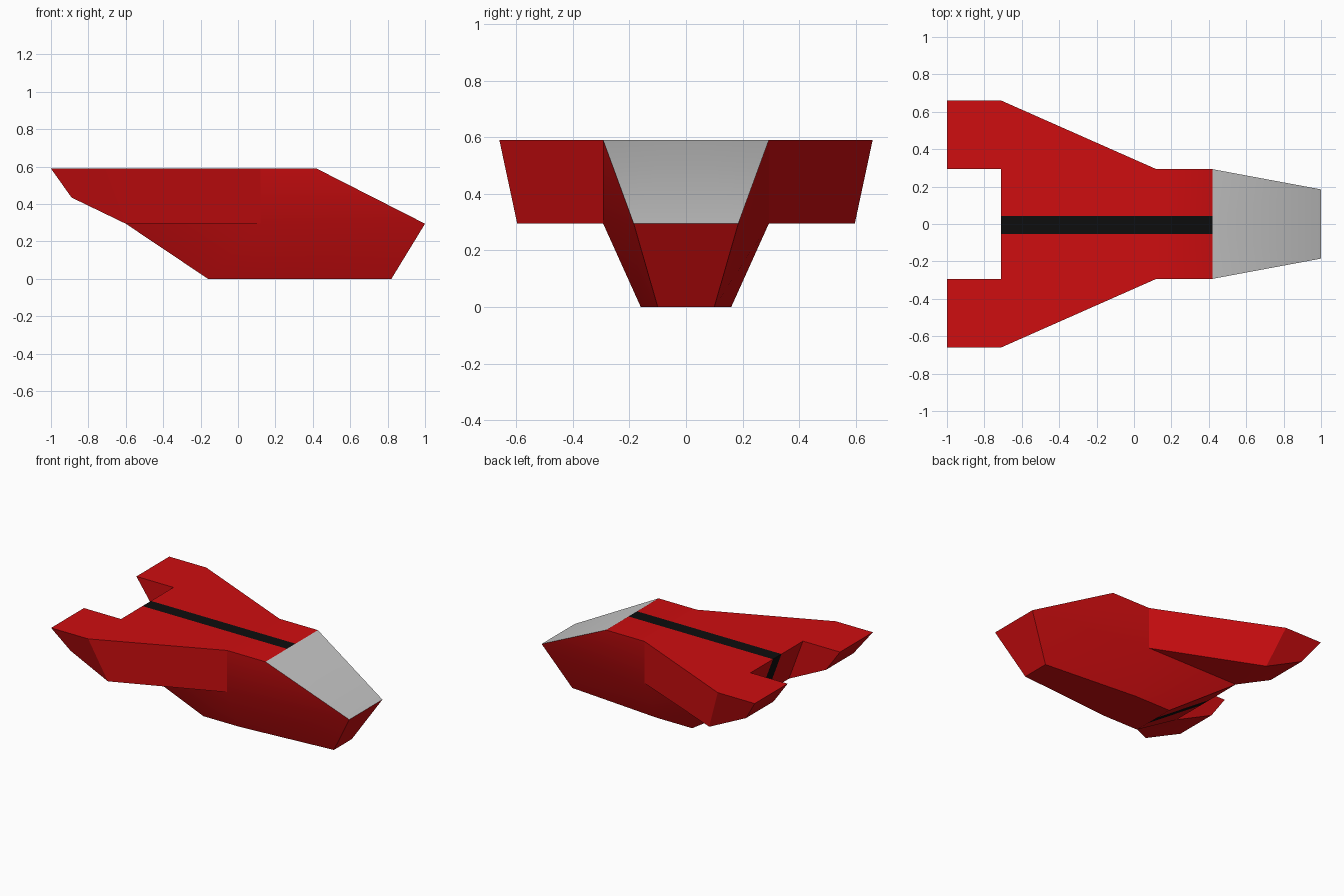
import bpy, bmesh

if "Cube" in bpy.data.objects:
    bpy.data.objects.remove(bpy.data.objects["Cube"])

TOP, MID = 0.59, 0.295          # deck and chine heights
STRIPE = (-0.053, 0.042)        # stripe edges in y


def material(name, colour):
    m = bpy.data.materials.new(name)
    m.diffuse_color = (*colour, 1)
    m.use_nodes = True
    m.node_tree.nodes["Principled BSDF"].inputs["Base Color"].default_value = m.diffuse_color
    return m


red = material("red paint", (0.62, 0.004, 0.005))
grey = material("light grey canopy", (0.56, 0.56, 0.56))
black = material("black stripe", (0.004, 0.004, 0.004))


def make_object(name, bm, mats):
    bmesh.ops.recalc_face_normals(bm, faces=bm.faces)
    me = bpy.data.meshes.new(name)
    bm.to_mesh(me)
    bm.free()
    ob = bpy.data.objects.new(name, me)
    bpy.context.collection.objects.link(ob)
    for m in mats:
        me.materials.append(m)
    bpy.context.view_layer.objects.active = ob
    ob.select_set(True)
    bpy.ops.object.shade_smooth_by_angle(angle=0.52)
    ob.select_set(False)
    return ob


# Hull: three stations from tail to nose, each with top, chine and keel points
stations = [
    [(-0.71, 0.293, TOP), (-0.60, 0.293, MID), (-0.16, 0.16, 0)],
    [(0.12, 0.293, TOP), (0.12, 0.293, MID), (0.12, 0.16, 0)],
    [(0.42, 0.293, TOP), (1.0, 0.185, MID), (0.82, 0.10, 0)],
]
bm = bmesh.new()
rings = []
for st in stations:
    ring = st + [(x, -y, z) for x, y, z in reversed(st)]
    rings.append([bm.verts.new(p) for p in ring])
for s, (a, b) in enumerate(zip(rings, rings[1:])):
    for i in range(6):
        if s == 0 and i in (0, 4):      # left open where the wings join
            continue
        j = (i + 1) % 6
        bm.faces.new((a[i], a[j], b[j], b[i]))
for r in (rings[0], rings[2]):          # tail and nose ends, two panels each
    bm.faces.new((r[0], r[1], r[4], r[5]))
    bm.faces.new((r[1], r[2], r[3], r[4]))
bmesh.ops.recalc_face_normals(bm, faces=bm.faces)

# Cut the stripe edges into the deck and the tail, then colour by direction
for y in STRIPE:
    faces = [f for f in bm.faces if f.normal.z > 0.9 and f.calc_center_median().x < 0.4
             or f.normal.x < -0.3]
    geom = faces + list({e for f in faces for e in f.edges}) + list({v for f in faces for v in f.verts})
    bmesh.ops.bisect_plane(bm, geom=geom, plane_co=(0, y, 0), plane_no=(0, 1, 0))
bm.normal_update()
for f in bm.faces:
    c, n = f.calc_center_median(), f.normal
    if n.z > 0.3 and c.x > 0.45 and n.x > 0.2 and abs(n.y) < 0.1:
        f.material_index = 1
    elif STRIPE[0] < c.y < STRIPE[1] and (n.x < -0.3 or n.z > 0.9) and abs(c.y) > 0.002:
        f.material_index = 2
make_object("hull", bm, [red, grey, black])

# Wings: side profile swept from root to tip, mirrored to the other side
profile = [(-0.71, TOP), (-1.0, TOP), (-0.89, 0.435), (-0.60, MID)]
tip_y = [0.66, 0.66, 0.60, 0.597]
bm = bmesh.new()
root = [bm.verts.new((x, 0.293, z)) for x, z in profile]
tip = [bm.verts.new((x, y, z)) for (x, z), y in zip(profile, tip_y)]
front_top = bm.verts.new((0.12, 0.293, TOP))
front_low = bm.verts.new((0.12, 0.293, MID))
for i in range(3):
    bm.faces.new((root[i], root[i + 1], tip[i + 1], tip[i]))
bm.faces.new(root)
bm.faces.new(tip)
bm.faces.new((front_top, tip[0], root[0]))
bm.faces.new((front_low, root[3], tip[3]))
bm.faces.new((front_top, front_low, tip[3], tip[0]))
wings = make_object("wings", bm, [red])
mod = wings.modifiers.new("mirror", 'MIRROR')
mod.use_axis = (False, True, False)
mod.use_mirror_merge = False
